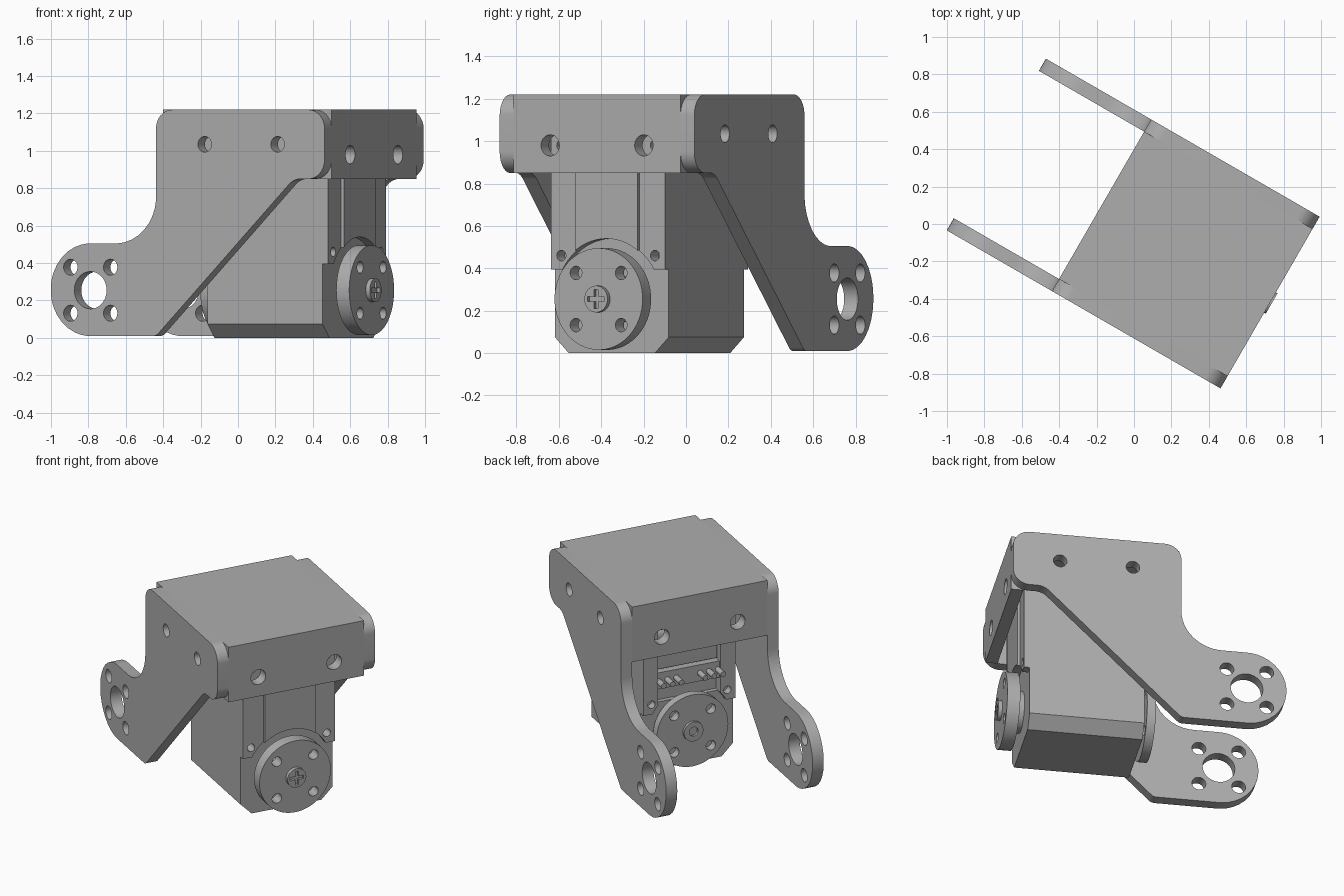
import bpy, bmesh, math
from mathutils import Vector, Matrix

if "Cube" in bpy.data.objects:
    bpy.data.objects.remove(bpy.data.objects["Cube"], do_unlink=True)

TURN = Matrix.Rotation(math.radians(-30), 4, 'Z')   # whole assembly is turned
grey = bpy.data.materials.new("plain grey")
grey.use_nodes = True
COLOUR = (0.42, 0.42, 0.42, 1)
grey.diffuse_color = COLOUR
grey.node_tree.nodes["Principled BSDF"].inputs["Base Color"].default_value = COLOUR


def prism(name, pts, axis, lo, hi):
    """Extrude a 2D outline (side, height) along the x or y axis."""
    bm = bmesh.new()
    place = (lambda a, b, d: (d, a, b)) if axis == 'x' else (lambda a, b, d: (a, d, b))
    face = bm.faces.new([bm.verts.new(place(p[0], p[1], lo)) for p in pts])
    new = bmesh.ops.extrude_face_region(bm, geom=[face])["geom"]
    move = Vector(place(0, 0, hi - lo))
    bmesh.ops.translate(bm, vec=move, verts=[g for g in new if isinstance(g, bmesh.types.BMVert)])
    bmesh.ops.recalc_face_normals(bm, faces=bm.faces)
    mesh = bpy.data.meshes.new(name)
    bm.to_mesh(mesh)
    bm.free()
    mesh.materials.append(grey)
    ob = bpy.data.objects.new(name, mesh)
    bpy.context.collection.objects.link(ob)
    return ob


def rect(a0, a1, b0, b1):
    return [(a0, b0), (a1, b0), (a1, b1), (a0, b1)]


def disc(a, b, r, n=40):
    return [(a + r * math.cos(math.tau * i / n), b + r * math.sin(math.tau * i / n)) for i in range(n)]


def rounded(corners, steps=10):
    """Outline with each (a, b, radius) corner filleted."""
    out = []
    for i, (a, b, r) in enumerate(corners):
        p = Vector((a, b))
        d1 = (Vector(corners[i - 1][:2]) - p).normalized()
        d2 = (Vector(corners[(i + 1) % len(corners)][:2]) - p).normalized()
        half = d1.angle(d2) / 2
        s, e = p + d1 * r / math.tan(half), p + d2 * r / math.tan(half)
        c = p + (d1 + d2).normalized() * r / math.sin(half)
        for k in range(steps + 1):
            w = (s - c).lerp(e - c, k / steps).normalized() * r
            out.append(c + w)
    return out


def cut(ob, cutters):
    """Subtract cutters and remove them."""
    for c in cutters:
        c.hide_render = True
        m = ob.modifiers.new("cut", 'BOOLEAN')
        m.operation, m.object, m.solver = 'DIFFERENCE', c, 'EXACT'
    bpy.context.view_layer.update()
    dg = bpy.context.evaluated_depsgraph_get()
    mesh = bpy.data.meshes.new_from_object(ob.evaluated_get(dg))
    ob.modifiers.clear()
    ob.data = mesh
    for c in cutters:
        bpy.data.objects.remove(c, do_unlink=True)
    return ob


def drill(axis, a, b, r, lo, hi):
    return prism("drill", disc(a, b, r, 28), axis, lo, hi)


parts = []
W, T = 0.53, 0.075            # half width and sheet thickness
BACK, FRONT = -0.2, 0.84
HUB = 0.255                   # height of the horn axis
square4 = [(i, j) for i in (-0.123, 0.123) for j in (-0.123, 0.123)]

# Bracket side arms
arm = rounded([(-0.85, 0.01, 0.244), (BACK, 0.01, 0.05), (0.65, 0.85, 0.1), (FRONT, 0.85, 0.1),
               (FRONT, 1.22, 0.1), (BACK, 1.22, 0.1), (BACK, 0.505, 0.25), (-0.85, 0.505, 0.244)])
for name, lo in (("right_arm", -W), ("left_arm", W - T)):
    hi = lo + T
    span = (lo - 0.05, hi + 0.05)
    holes = [drill('y', -0.605, HUB, 0.1, *span)]
    holes += [drill('y', -0.605 + i, HUB + j, 0.043, *span) for i, j in square4]
    holes += [drill('y', u, 1.035, 0.042, *span) for u in (0.1, 0.55)]
    parts.append(cut(prism(name, arm, 'y', lo, hi), holes))

# Bracket top and end flanges as one folded sheet
fold = [(BACK, 0.85), (BACK + T, 0.85), (BACK + T, 1.22 - T), (FRONT - T, 1.22 - T),
        (FRONT - T, 0.85), (FRONT, 0.85), (FRONT, 1.22), (BACK, 1.22)]
holes = [drill('x', v, 0.98, 0.05, u - 0.1, u + 0.1) for v in (-0.255, 0.255) for u in (BACK, FRONT)]
parts.append(cut(prism("top_bracket", fold, 'y', T - W, W - T), holes))

# Motor housing: chamfered lower block, upper block with clearance for the horn
B = 0.31
lower = [(-B, 0.075), (-B + 0.075, 0), (B - 0.075, 0), (B, 0.075), (B, 0.4), (-B, 0.4)]
parts.append(prism("lower_housing", lower, 'x', -0.01, 0.70))
upper = prism("upper_housing", rect(-B, B, 0.395, 1.1), 'x', -0.05, 0.735)
cutters = [prism("clear", disc(0, HUB, 0.285, 64), 'x', 0.70, 0.9),
           prism("clear", disc(0, HUB, 0.285, 64), 'x', -0.2, -0.01),
           prism("slot", rect(-0.21, 0.21, 0.45, 0.95), 'x', -0.2, 0.02)]
for v in (-0.255, 0.255):
    for z in (0.46, 0.98):
        cutters += [drill('x', v, z, 0.025, 0.66, 0.9), drill('x', v, z, 0.025, -0.2, 0.0)]
parts.append(cut(upper, cutters))
panel = prism("front_panel", rect(-0.17, 0.17, 0.4, 1.1), 'x', 0.70, 0.752)
parts.append(cut(panel, [prism("clear", disc(0, HUB, 0.285, 64), 'x', 0.6, 0.9)]))

# Rear cover, connector bar and pins
cover = rounded([(-0.02, 0.67, 0.01), (0.1, 0.67, 0.01), (0.1, 0.95, 0.01), (-0.02, 0.95, 0.06)])
parts.append(prism("rear_cover", cover, 'y', -0.2, 0.2))
parts.append(prism("connector_bar", rect(-0.23, 0.23, 0.545, 0.655), 'x', -0.03, 0.1))
for side in (-0.14, 0.14):
    for k in (-1, 0, 1):
        parts.append(prism("connector_pin", disc(side + k * 0.06, 0.6, 0.018, 16), 'x', -0.11, 0))

# Front and rear horns, each on a hub
for name, lo, hi in (("front_horn", 0.745, 0.825), ("rear_horn", -0.095, -0.04)):
    horn = prism(name, disc(0, HUB, 0.24, 72), 'x', lo, hi)
    parts.append(cut(horn, [drill('x', i, HUB + j, 0.032, lo - 0.05, hi + 0.05) for i, j in square4]))
for name, lo, hi in (("front_hub", 0.69, 0.75), ("rear_hub", -0.045, 0.0)):
    parts.append(prism(name, disc(0, HUB, 0.13), 'x', lo, hi))

# Horn screw with cross recess, and rear collar
screw = prism("horn_screw", disc(0, HUB, 0.063), 'x', 0.82, 0.85)
cross = [prism("slot", rect(-a, a, HUB - b, HUB + b), 'x', 0.832, 0.9)
         for a, b in ((0.045, 0.011), (0.011, 0.045))]
parts.append(cut(screw, cross))
collar = prism("rear_collar", disc(0, HUB, 0.065), 'x', -0.112, -0.09)
parts.append(cut(collar, [drill('x', 0, HUB, 0.03, -0.2, -0.097)]))

# Turn everything and smooth the round walls
bpy.ops.object.select_all(action='DESELECT')
for ob in parts:
    ob.data.transform(TURN)
    ob.select_set(True)
bpy.context.view_layer.objects.active = parts[0]
bpy.ops.object.shade_smooth_by_angle(angle=math.radians(30))
